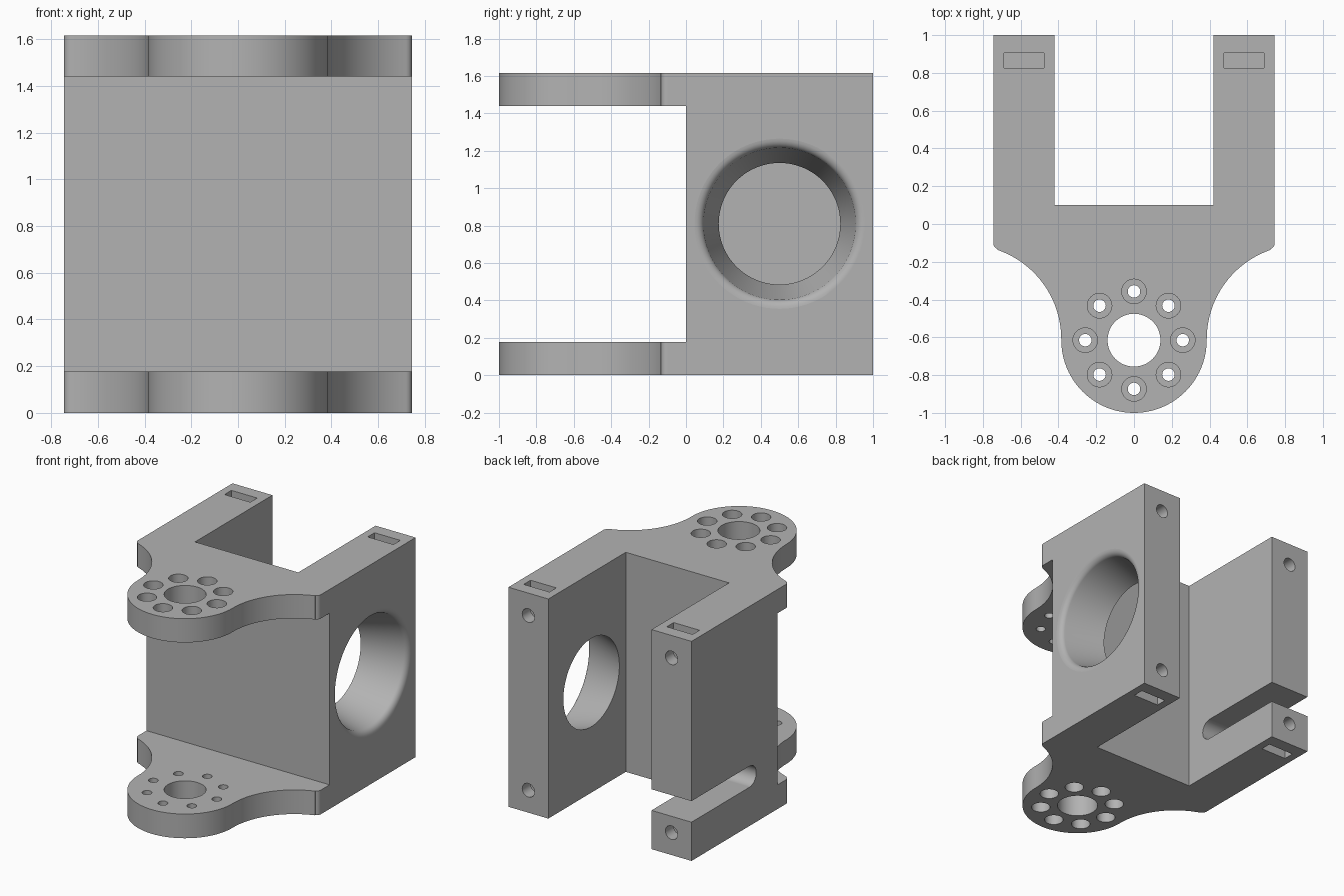
import bpy, bmesh
from math import pi, sin, cos, radians
from mathutils import Matrix, Vector

default = bpy.data.objects.get("Cube")
if default:
    bpy.data.objects.remove(default, do_unlink=True)

grey = bpy.data.materials.new("plain grey")
grey.use_nodes = True
COLOUR = (0.45, 0.45, 0.45, 1)
grey.diffuse_color = COLOUR
grey.node_tree.nodes["Principled BSDF"].inputs["Base Color"].default_value = COLOUR

H = 1.615          # overall height
W = 0.745          # half width
INNER = 0.42       # half width of the rear opening
PLATE = 0.178      # flange thickness
HUB = -0.615       # y of the flange hub
WALL_X = (W + INNER) / 2


def finish(name, bm):
    bmesh.ops.recalc_face_normals(bm, faces=bm.faces)
    mesh = bpy.data.meshes.new(name)
    bm.to_mesh(mesh)
    bm.free()
    mesh.materials.append(grey)
    obj = bpy.data.objects.new(name, mesh)
    bpy.context.collection.objects.link(obj)
    return obj


def prism(name, outline, matrix, depth):
    """Extrude a flat outline along local z."""
    bm = bmesh.new()
    face = bm.faces.new([bm.verts.new((x, y, 0)) for x, y in outline])
    top = bmesh.ops.extrude_face_region(bm, geom=[face])["geom"]
    bmesh.ops.translate(bm, vec=(0, 0, depth),
                        verts=[v for v in top if isinstance(v, bmesh.types.BMVert)])
    bm.transform(matrix)
    return finish(name, bm)


def box(name, low, high):
    low, high = Vector(low), Vector(high)
    bm = bmesh.new()
    bmesh.ops.create_cube(bm, size=1)
    bm.transform(Matrix.Translation((low + high) / 2) @ Matrix.Diagonal((high - low).to_4d()))
    return finish(name, bm)


def lathe(name, profile, origin, axis, sides=32):
    """Closed round solid from (radius, height) points along an axis."""
    bm = bmesh.new()
    rings = [[bm.verts.new((r * cos(2 * pi * i / sides), r * sin(2 * pi * i / sides), h))
              for i in range(sides)] for r, h in profile]
    for a, b in zip(rings, rings[1:]):
        for i in range(sides):
            j = (i + 1) % sides
            bm.faces.new((a[i], a[j], b[j], b[i]))
    bm.faces.new(rings[0])
    bm.faces.new(rings[-1])
    turn = Vector(axis).to_track_quat('Z', 'Y').to_matrix().to_4x4()
    bm.transform(Matrix.Translation(origin) @ turn)
    return finish(name, bm)


def arc(cx, cy, r, start, end, steps):
    return [(cx + r * cos(radians(start + (end - start) * i / steps)),
             cy + r * sin(radians(start + (end - start) * i / steps)))
            for i in range(steps + 1)]


# Plan outline of the right half: rear arm, rounded shoulder, concave neck, hub
half = [(INNER, 0.1), (INNER, 1), (W, 1)]
half += arc(W - 0.035, -0.1, 0.035, 0, -70, 6)
half += arc(0.885, -0.61, 0.5, 109, 180, 20)
half += arc(0, HUB, 0.385, 0, -90, 24)
outline = half + [(-x, y) for x, y in reversed(half[:-1])]
bracket = prism("bracket", outline, Matrix(), H)

# Gap between the two flanges
cutters = [box("flange_gap", (-1, -1.2, PLATE), (1, 0, H - PLATE + 0.003))]

# Hub bore through both flanges
cutters.append(lathe("hub_bore", [(0.14, -0.1), (0.14, H + 0.1)], (0, HUB, 0), (0, 0, 1), 48))

# Ring of counterbored screw holes, sunk from the outer faces
screw = [(0.065, -0.1), (0.065, 0.11), (0.033, 0.11), (0.033, 0.3)]
for i in range(8):
    x, y = 0.258 * cos(i * pi / 4), HUB + 0.258 * sin(i * pi / 4)
    cutters.append(lathe("screw_hole_low", screw, (x, y, 0), (0, 0, 1)))
    cutters.append(lathe("screw_hole_top", screw, (x, y, H), (0, 0, -1)))

# Nut pockets and bolt holes at the rear of both arms
for side in (-1, 1):
    cx = side * WALL_X
    for z, out in ((0, -1), (H, 1)):
        ends = sorted((z + out * 0.1, z - out * 0.265))
        cutters.append(box("nut_pocket", (cx - 0.105, 0.825, ends[0]),
                           (cx + 0.105, 0.905, ends[1])))
        cutters.append(lathe("bolt_hole", [(0.05, 0), (0.05, 0.6)],
                             (cx, 0.55, z - out * 0.165), (0, 1, 0)))

# Flared opening in the left arm, with a rounded lip
flare = [(0.317, INNER - 0.06), (0.325, INNER), (0.405, 0.7)]
flare += [(0.455 - 0.05 * cos(t), 0.7 + 0.045 * sin(t)) for t in
          [radians(a) for a in (15, 30, 45, 60, 75, 90)]]
flare.append((0.455, 0.85))
cutters.append(lathe("flared_opening", flare, (0, 0.5, 0.81), (1, 0, 0), 80))

# Round-ended slot in the right arm, open to the rear
slot = [(1.1, 0.285), (1.1, 0.44)] + arc(0.325, 0.3625, 0.0775, 90, 270, 16)
axes = Matrix(((0, 0, 1, -1), (1, 0, 0, 0), (0, 1, 0, 0), (0, 0, 0, 1)))
cutters.append(prism("cable_slot", slot, axes, 0.8))

# Cut everything, then keep only the finished body
for cutter in cutters:
    cutter.hide_render = True
    mod = bracket.modifiers.new(cutter.name, 'BOOLEAN')
    mod.operation = 'DIFFERENCE'
    mod.solver = 'EXACT'
    mod.object = cutter
graph = bpy.context.evaluated_depsgraph_get()
mesh = bpy.data.meshes.new_from_object(bracket.evaluated_get(graph))
bracket.modifiers.clear()
bracket.data = mesh
for cutter in cutters:
    bpy.data.objects.remove(cutter, do_unlink=True)

# Smooth curves, crisp edges
bpy.ops.object.select_all(action='DESELECT')
bracket.select_set(True)
bpy.context.view_layer.objects.active = bracket
bpy.ops.object.shade_smooth_by_angle(angle=radians(30))
weighted = bracket.modifiers.new("even_shading", 'WEIGHTED_NORMAL')
weighted.keep_sharp = True
